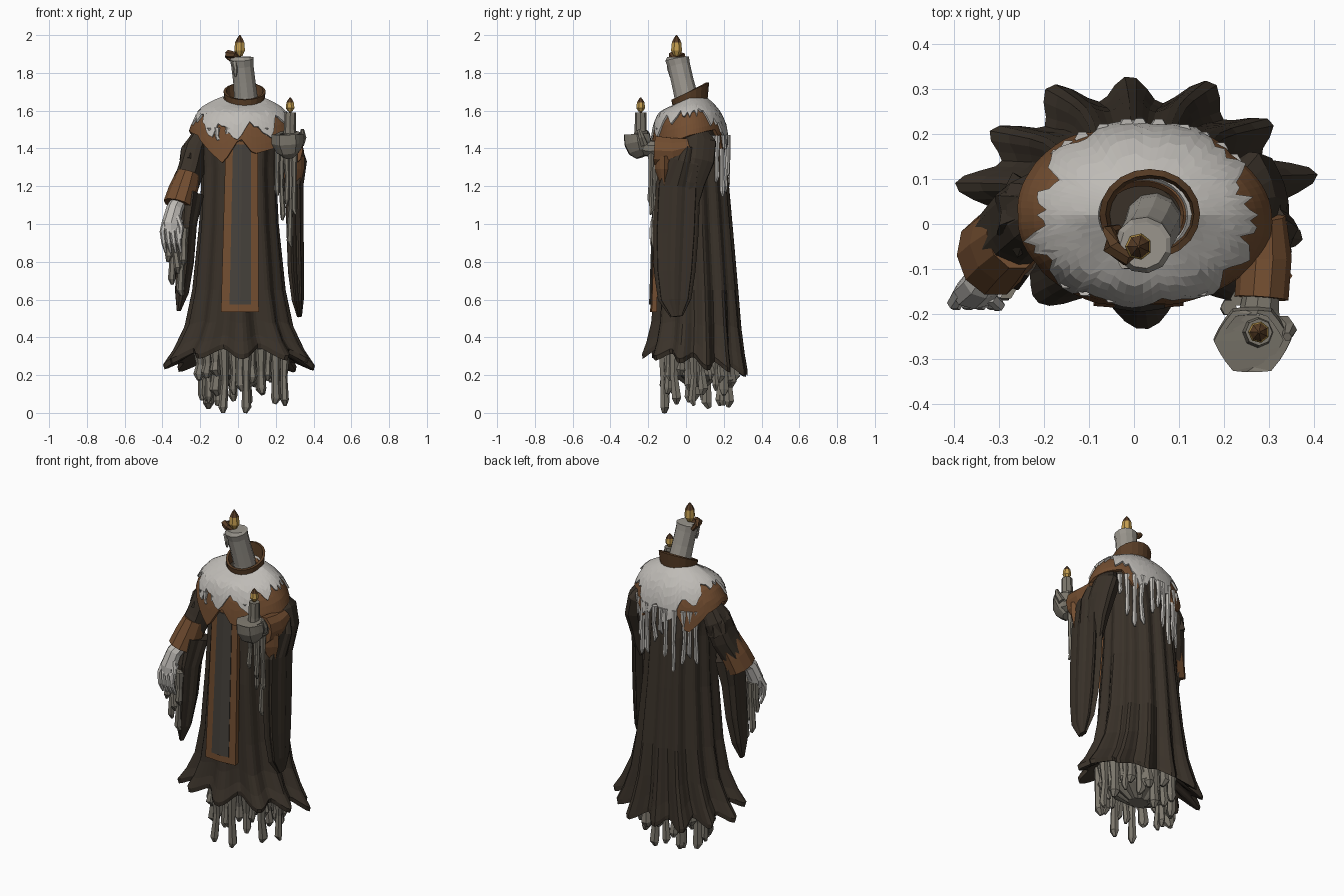
import bpy, bmesh, math, random
from mathutils import Vector
random.seed(7)
TAU = 2 * math.pi

def material(name, r, g, b):
    m = bpy.data.materials.new(name)
    m.diffuse_color = (r, g, b, 1)
    return m

PALE = material("pale_wax", 0.52, 0.50, 0.47)
STAINED = material("stained_wax", 0.32, 0.30, 0.265)
GREY = material("grey_wax", 0.20, 0.183, 0.15)
ROBE = material("dark_robe", 0.041, 0.031, 0.022)
TRIM = material("brown_trim", 0.17, 0.075, 0.03)
PANEL = material("charcoal_panel", 0.062, 0.054, 0.045)
FLAME = material("gold_flame", 0.55, 0.34, 0.08)
EMBER = material("ember_brown", 0.10, 0.048, 0.02)

def make(name, lofts, mat, cap=True, solid=0):
    """Bridge each list of closed rings into one flat-shaded object."""
    bm = bmesh.new()
    for rings in lofts:
        rows = [[bm.verts.new(p) for p in r] for r in rings]
        n = len(rows[0])
        for a, b in zip(rows, rows[1:]):
            for i in range(n):
                bm.faces.new((a[i], a[(i + 1) % n], b[(i + 1) % n], b[i]))
        if cap:
            bm.faces.new(rows[0])
            bm.faces.new(rows[-1])
    bmesh.ops.recalc_face_normals(bm, faces=bm.faces)
    me = bpy.data.meshes.new(name)
    bm.to_mesh(me)
    bm.free()
    me.materials.append(mat)
    ob = bpy.data.objects.new(name, me)
    bpy.context.collection.objects.link(ob)
    if solid:
        mod = ob.modifiers.new("thickness", 'SOLIDIFY')
        mod.thickness = solid
    return ob

def tube(pts, radii, sides=8, lobes=0, amp=0.0):
    """Rings along a path; a radius is a number or a (wide, deep) pair."""
    pts = [Vector(p) for p in pts]
    d = (pts[-1] - pts[0]).normalized()
    ref = Vector((0, 0, 1)) if abs(d.y) > 0.75 else Vector((0, 1, 0))
    out = []
    for i, p in enumerate(pts):
        t = (pts[min(i + 1, len(pts) - 1)] - pts[max(i - 1, 0)]).normalized()
        u = t.cross(ref).normalized()
        v = u.cross(t)
        r = radii[i]
        a, b = r if isinstance(r, tuple) else (r, r)
        ring = []
        for k in range(sides):
            f = TAU * k / sides
            m = 1 + amp * math.cos(lobes * f)
            ring.append(p + u * a * m * math.cos(f) + v * b * m * math.sin(f))
        out.append(ring)
    return out

def drip(x, y, top, bottom, r):
    j = lambda: random.uniform(-0.008, 0.008)
    h = top - bottom
    return tube([(x, y, top), (x + j(), y + j(), top - h * .5), (x + j(), y + j(), bottom + .03),
                 (x + j(), y + j(), bottom)], [r * 1.2, r * .8, r, r * .4], 6)

def table(rows, x):
    """Linear interpolation in rows sorted by their first value."""
    if x <= rows[0][0]:
        return rows[0][1:]
    for a, b in zip(rows, rows[1:]):
        if x <= b[0]:
            t = (x - a[0]) / (b[0] - a[0])
            return [p + (q - p) * t for p, q in zip(a[1:], b[1:])]
    return rows[-1][1:]

# Robe: pleated loft flaring into a lobed hem, tucked under at the bottom
N = 96
def robe_ring(z, rx, y0, y1, amp, hem):
    ring = []
    for i in range(N):
        a = TAU * i / N
        lobe = math.cos(12 * a - .52 - 1.92 * math.cos(a)) + 0.25 * math.sin(7 * a + z)
        m = 1 + amp * lobe
        ring.append((0.005 + rx * m * math.cos(a), (y0 + y1) / 2 + (y1 - y0) / 2 * m * math.sin(a),
                     z - hem * (0.05 * math.sin(a) + 0.025 * lobe)))
    return ring

robe = [(0.36, .21, -.12, .22, .05, 1), (0.265, .35, -.195, .305, .12, 1), (0.29, .357, -.198, .305, .12, 1),
        (0.36, .312, -.18, .292, .11, .7), (0.47, .267, -.165, .28, .08, .3), (0.65, .235, -.155, .267, .06, 0),
        (1.0, .203, -.145, .238, .05, 0), (1.3, .19, -.125, .212, .045, 0), (1.45, .20, -.11, .185, .03, 0),
        (1.53, .205, -.10, .16, .01, 0), (1.6, .15, -.07, .12, 0, 0), (1.64, .09, -.04, .09, 0, 0)]
make("robe", [[robe_ring(*r) for r in robe]], ROBE)

# Wax body and drips below the hem
make("wax_base", [tube([(0.02, .06, .5), (0.02, .06, .3), (0.02, .06, .2), (.02, .06, .14)],
                       [(.18, .13), (.2, .15), (.17, .125), (.06, .05)], 40, 10, .1)], GREY)
hem_drips = []
for k in range(34):
    a = TAU * k / 34 + random.uniform(-.07, .07)
    m = random.uniform(.82, 1.02)
    low = 0 if k in (23, 26) else random.uniform(.02, .2)
    hem_drips.append(drip(.025 + .225 * m * math.cos(a), .065 + .19 * m * math.sin(a), .34, low,
                          random.uniform(.019, .031)))
make("hem_drips", hem_drips, GREY)

# Front stole: brown border with a dark plate
def strip(x0, x1, z0, z1, lift, depth):
    rings = []
    for k in range(7):
        t = k / 6
        z = z0 + (z1 - z0) * t
        y = -.190 + .03 * (z - .53) / .9 - lift
        s = 1 - .15 * t
        c, h = (x0 + x1) / 2 + .01 * t, (x1 - x0) / 2 * s
        rings.append([(c - h, y + .008, z), (c, y, z), (c + h, y + .008, z), (c + h, y + depth, z), (c - h, y + depth, z)])
    return rings
make("stole_border", [strip(-.09, .11, .535, 1.44, 0, .035)], TRIM)
make("stole_panel", [strip(-.045, .068, .575, 1.42, .007, .014)], PANEL)

# Shoulder mantle and the wax poured over it share one surface, dipping at the throat
SHOULDER = [(1.3, .31, .21), (1.45, .292, .197), (1.52, .272, .185), (1.58, .238, .16),
            (1.62, .195, .13), (1.65, .14, .1), (1.67, .09, .075)]
def shoulder_loft(edge, n, steps, grow):
    rings = []
    for s in range(steps + 1):
        ring = []
        for i in range(n):
            z = 1.67 + (edge[i] - 1.67) * s / steps
            rx, ry = table(SHOULDER, z)
            a = TAU * i / n
            dip = .045 * max(0, -math.sin(a)) * max(0, (z - 1.58) / .09)
            ring.append((.02 + (rx + grow) * math.cos(a), .02 + (ry + grow) * math.sin(a), z + grow * .7 - dip))
        rings.append(ring)
    return rings
EDGE = [(0, 1.47), (25, 1.49), (46, 1.5), (64, 1.37), (78, 1.49), (104, 1.5), (122, 1.34), (150, 1.46), (180, 1.5),
        (215, 1.47), (251, 1.32), (268, 1.46), (282, 1.37), (320, 1.42), (360, 1.47)]
make("mantle", [shoulder_loft([table(EDGE, i * 5)[0] for i in range(72)], 72, 7, 0)], TRIM, False, .018)
wax_edge = []
for i in range(80):
    a = TAU * i / 80
    s = abs(math.sin(a))
    low = .115 * s ** 1.5 if math.sin(a) < 0 else .17 * s ** 3
    wax_edge.append(1.607 - low - (.012 + .035 * s) * math.sin(11 * a + 1) - .05 * random.random() ** 2)
make("shoulder_wax", [shoulder_loft(wax_edge, 80, 6, .009)], PALE, False, .012)

# Long drips down the back and short ones on the chest
back = []
for k in range(11):
    a = math.radians(38 + 104 * k / 10 + random.uniform(-3, 3))
    back.append(drip(.02 + .25 * math.cos(a), .025 + .195 * math.sin(a), 1.47, random.uniform(1.08, 1.36), .014))
for x, b in ((-.15, 1.47), (-.11, 1.42), (-.05, 1.45), (.15, 1.45)):
    back.append(drip(x, .03 - .195 * math.sqrt(1 - ((x - .02) / .29) ** 2), 1.51, b, .014))
make("wax_runs", back, PALE)

# Standing collar, high at the back
collar = []
for s in range(3):
    ring = []
    for i in range(20):
        a = TAU * i / 20
        top = 1.705 + .045 * math.sin(a)
        r = .082 + .008 * s
        ring.append((.035 + r * math.cos(a), .022 + r * .88 * math.sin(a), 1.59 + (top - 1.59) * s / 2))
    collar.append(ring)
make("collar", [collar], EMBER, False, .014)

# Candle head leaning forward, with a melted lip
make("candle_head", [tube([(.044, .01, 1.6), (.042, .0, 1.68), (.034, -.02, 1.76), (.024, -.038, 1.84),
                           (.021, -.047, 1.875), (.021, -.047, 1.885)],
                          [.064, .063, .06, .06, .064, .052], 11),
                     drip(-.02, -.085, 1.86, 1.78, .013)], STAINED)
make("bent_wick", [tube([(.01, -.05, 1.87), (-.02, -.075, 1.895), (-.05, -.05, 1.9), (-.055, -.015, 1.89), (-.035, -.01, 1.865)],
                        [.012, .018, .022, .016, .01], 6)], EMBER)

def flame(name, x, y, z, h, r):
    make(name, [tube([(x, y, z), (x, y, z + h * .25), (x, y, z + h * .65)], [r * .5, r, r * .85], 7)], FLAME)
    make(name + "_tip", [tube([(x, y, z + h * .65), (x, y, z + h * .82), (x, y, z + h)], [r * .85, r * .55, r * .1], 7)], EMBER)
    make(name + "_wick", [tube([(x, y, z - .03), (x, y, z + .01)], [.007, .007], 6)], EMBER)
flame("head_flame", .01, -.05, 1.89, .11, .03)

# Lowered arm: sleeve, tattered overlap, cuff and hanging drape
make("lowered_sleeve", [tube([(-.18, .05, 1.49), (-.225, .03, 1.4), (-.255, 0, 1.28), (-.29, -.04, 1.18)],
                             [.05, (.065, .085), (.07, .085), (.07, .08)], 16, 5, .06),
                        tube([(-.2, .04, 1.47), (-.235, .03, 1.38), (-.25, .02, 1.33)], [.04, .07, (.06, .09)], 14, 7, .1)], ROBE)
make("lowered_cuff", [tube([(-.265, -.02, 1.26), (-.29, -.045, 1.18), (-.315, -.07, 1.1)],
                           [(.065, .085), (.078, .09), (.082, .095)], 10)], TRIM)
make("lowered_drape", [tube([(-.26, -.03, 1.16), (-.275, -.06, 1.0), (-.285, -.07, .8), (-.3, -.08, .64), (-.315, -.085, .54)],
                            [(.07, .08), (.05, .08), (.045, .07), (.035, .05), (.01, .015)], 20, 5, .15)], ROBE)

# Lowered hand with curled fingers and melting drips
hand = [tube([(-.31, -.08, 1.13), (-.335, -.13, 1.08), (-.355, -.155, 1.0), (-.355, -.16, .95)],
             [.04, (.045, .04), (.05, .035), (.04, .028)], 8),
        tube([(-.32, -.16, 1.04), (-.30, -.18, .98), (-.305, -.185, .92)], [.016, .014, .009], 6)]
for k in range(4):
    x = -.395 + .027 * k
    hand.append(tube([(x + .01, -.15, 1.02), (x - .005, -.175, .96), (x + .002, -.18, .9), (x + .012, -.165, .85)],
                     [.016, .015, .013, .007], 6))
make("lowered_hand", hand, PALE)
make("lowered_hand_drips", [drip(-.365 + .02 * k, -.145 + .012 * (k % 2), .98, b, .02)
                            for k, b in enumerate((.8, .68, .74, .62, .78))], GREY)

# Raised arm: sleeve, cuff and long drape
make("raised_sleeve", [tube([(.21, .05, 1.51), (.255, .06, 1.43), (.28, .05, 1.34), (.285, .02, 1.22), (.285, 0, 1.05)],
                            [.045, (.06, .1), (.06, .1), (.05, .08), (.02, .05)], 16, 5, .06)], ROBE)
make("raised_cuff", [tube([(.292, .02, 1.41), (.29, -.07, 1.385), (.283, -.165, 1.39)],
                          [(.045, .045), (.06, .075), (.06, .08)], 10),
                     tube([(.29, -.115, 1.36), (.29, -.115, 1.29), (.295, -.115, 1.2)],
                          [(.055, .05), (.055, .045), (.03, .015)], 12, 4, .12)], TRIM)
make("raised_drape", [tube([(.293, .01, 1.41), (.297, -.01, 1.33), (.295, -.045, 1.2), (.3, -.055, .95), (.305, -.06, .75), (.315, -.06, .6), (.325, -.05, .51)],
                           [(.04, .06), (.06, .085), (.045, .11), (.042, .11), (.04, .1), (.03, .08), (.012, .03)], 28, 7, .13)], ROBE)

# Raised cupped hand holding a candle
make("raised_hand", [tube([(.285, -.14, 1.4), (.28, -.19, 1.4), (.27, -.25, 1.41)], [.04, (.045, .045), (.06, .045)], 9),
                     tube([(.272, -.235, 1.355), (.268, -.245, 1.385), (.263, -.255, 1.43), (.262, -.26, 1.475),
                           (.262, -.257, 1.478), (.265, -.25, 1.44)],
                          [.03, .062, (.082, .075), (.08, .072), (.066, .06), .05], 18, 6, .06),
                     tube([(.33, -.22, 1.42), (.345, -.235, 1.46), (.34, -.25, 1.5)], [.02, .017, .01], 6)], GREY)
make("hand_candle", [tube([(.275, -.24, 1.42), (.275, -.24, 1.5), (.277, -.24, 1.59)], [.042, .032, .03], 8)], GREY)
flame("hand_flame", .277, -.24, 1.595, .075, .024)
make("raised_hand_drips", [drip(.21 + .022 * k, -.185 + .02 * (k % 2), 1.39, b, .015)
                           for k, b in enumerate((1.15, 1.02, 1.1, .88, 1.05))], GREY)
